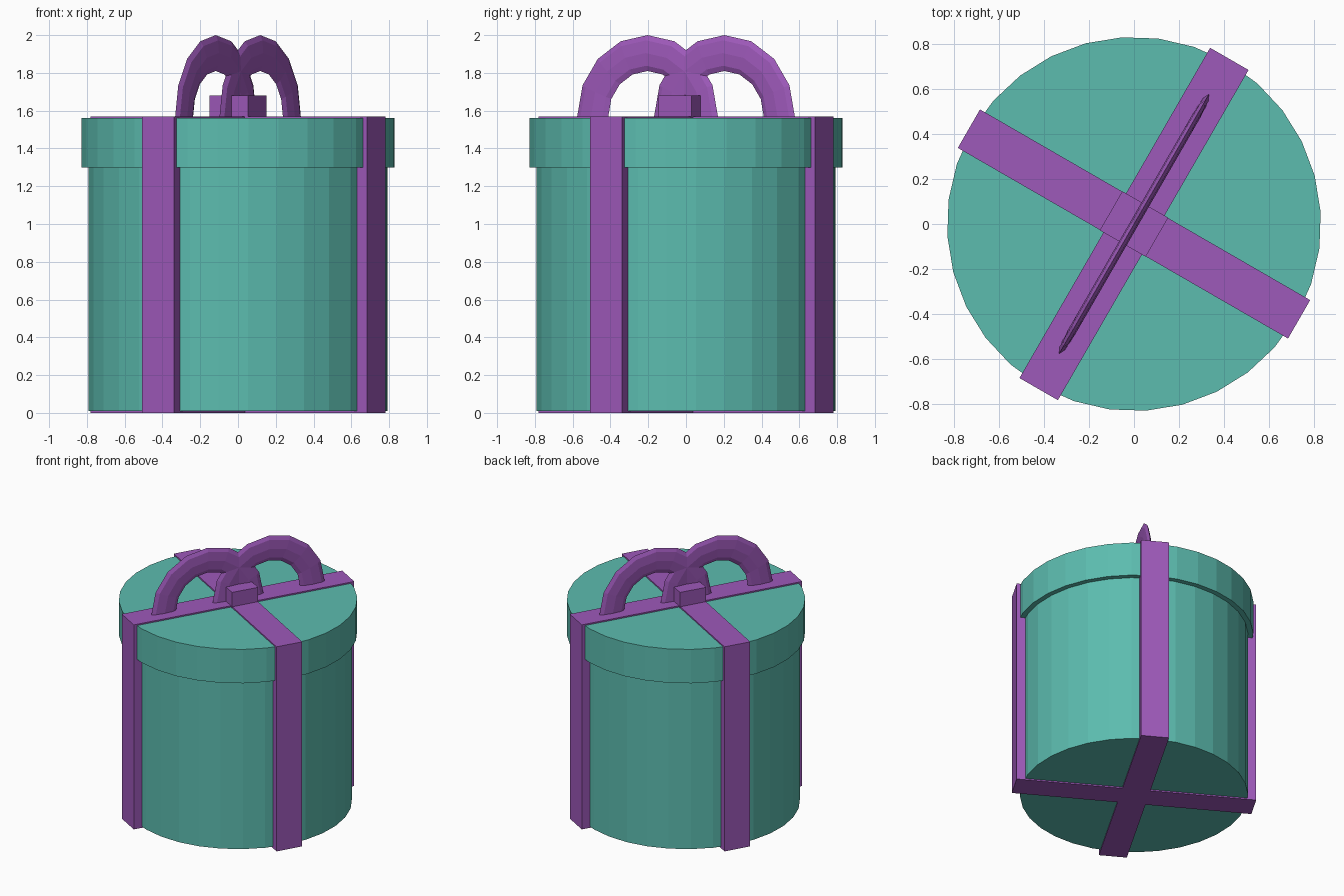
import bpy, bmesh, math
from mathutils import Matrix, Vector

if "Cube" in bpy.data.objects:
    bpy.data.objects.remove(bpy.data.objects["Cube"])

TURN = math.radians(60)      # whole gift is turned about z


def material(name, rgb):
    m = bpy.data.materials.new(name)
    m.diffuse_color = (*rgb, 1)
    m.use_nodes = True
    m.node_tree.nodes["Principled BSDF"].inputs["Base Color"].default_value = m.diffuse_color
    return m


teal = material("teal", (0.107, 0.503, 0.429))
purple = material("purple", (0.340, 0.100, 0.490))


def finish(bm, name, mat, angle=TURN):
    bmesh.ops.recalc_face_normals(bm, faces=bm.faces)
    bm.transform(Matrix.Rotation(angle, 4, 'Z'))
    me = bpy.data.meshes.new(name)
    bm.to_mesh(me)
    bm.free()
    me.materials.append(mat)
    ob = bpy.data.objects.new(name, me)
    bpy.context.collection.objects.link(ob)
    return ob


def drum(name, radius, z0, z1):
    bm = bmesh.new()
    bmesh.ops.create_cone(bm, cap_ends=True, segments=32, radius1=radius, radius2=radius,
                          depth=z1 - z0, matrix=Matrix.Rotation(math.pi / 2, 4, 'Z'))
    bmesh.ops.translate(bm, verts=bm.verts, vec=(0, 0, (z0 + z1) / 2))
    return finish(bm, name, teal)


def box(name, length, width, z0, z1, angle):
    bm = bmesh.new()
    bmesh.ops.create_cube(bm, size=1)
    bmesh.ops.scale(bm, verts=bm.verts, vec=(length, width, z1 - z0))
    bmesh.ops.translate(bm, verts=bm.verts, vec=(0, 0, (z0 + z1) / 2))
    return finish(bm, name, purple, angle)


def bow_loop(name, side):
    # flattened half ring standing on the ribbon
    big, small, flat, segs, sides = 0.335, 0.095, 0.2, 8, 8
    bm = bmesh.new()
    rings = []
    for i in range(segs + 1):
        a = math.pi * i / segs
        ring = []
        for j in range(sides):
            b = 2 * math.pi * j / sides
            r = big + small * math.cos(b)
            ring.append(bm.verts.new((side * 0.235 + r * math.cos(a),
                                      small * flat * math.sin(b),
                                      1.57 + r * math.sin(a))))
        rings.append(ring)
    for p, q in zip(rings, rings[1:]):
        for j in range(sides):
            k = (j + 1) % sides
            bm.faces.new((p[j], p[k], q[k], q[j]))
    bm.faces.new(rings[0])
    bm.faces.new(rings[-1])
    return finish(bm, name, purple)


# Box and lid
drum("box_body", 0.793, 0.01, 1.31)
drum("lid", 0.83, 1.30, 1.56)

# Crossed ribbons wrapping the box
box("ribbon_long", 1.692, 0.197, 0.0, 1.57, TURN)
box("ribbon_cross", 1.692, 0.197, 0.0, 1.57, TURN + math.pi / 2)

# Bow
box("bow_knot", 0.20, 0.235, 1.56, 1.68, TURN)
for label, side in (("front", -1), ("back", 1)):
    bow_loop("bow_loop_" + label, side)
